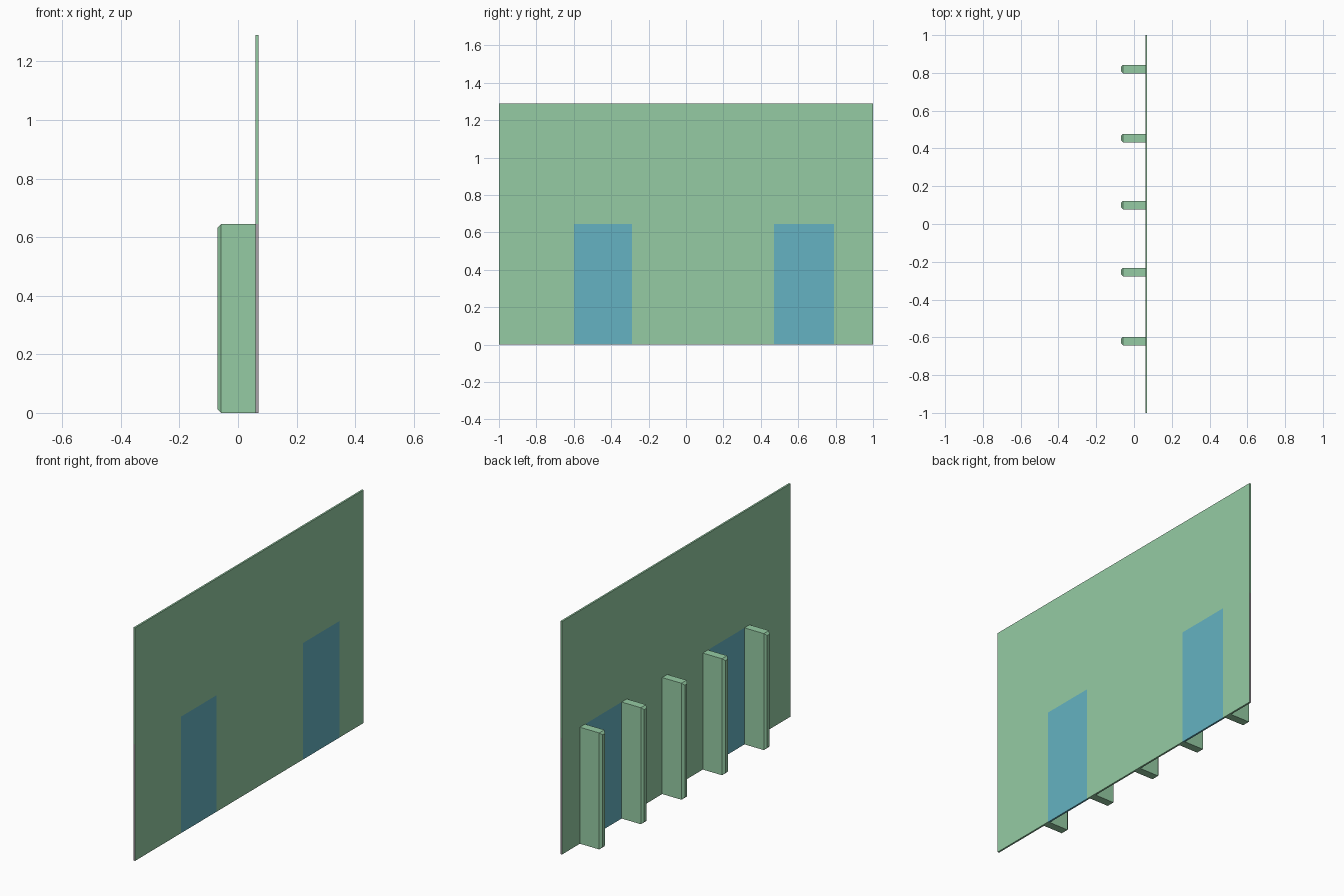
import bpy, bmesh

if "Cube" in bpy.data.objects:
    bpy.data.objects.remove(bpy.data.objects["Cube"])

X0, X1 = 0.06, 0.07      # panel faces
MID, TOP = 0.645, 1.29   # fin height, panel height


def material(name, rgb):
    m = bpy.data.materials.new(name)
    m.diffuse_color = (*rgb, 1)
    m.use_nodes = True
    m.node_tree.nodes["Principled BSDF"].inputs["Base Color"].default_value = m.diffuse_color
    return m


GREEN = material("green", (0.30, 0.60, 0.37))
BLUE = material("blue", (0.13, 0.45, 0.54))
GREY = material("grey", (0.40, 0.36, 0.40))


def finish(name, bm, mats):
    bmesh.ops.recalc_face_normals(bm, faces=bm.faces)
    me = bpy.data.meshes.new(name)
    bm.to_mesh(me)
    bm.free()
    for m in mats:
        me.materials.append(m)
    ob = bpy.data.objects.new(name, me)
    bpy.context.collection.objects.link(ob)
    return ob


# Thin wall panel, divided so the blue doorways lie flush in it
ys = [-1, -0.6, -0.29, 0.47, 0.79, 1]
zs = [0, MID, TOP]
bm = bmesh.new()
grid = [[bm.verts.new((X0, y, z)) for z in zs] for y in ys]
for i in range(len(ys) - 1):
    for j in range(len(zs) - 1):
        bm.faces.new((grid[i][j], grid[i + 1][j], grid[i + 1][j + 1], grid[i][j + 1]))
geo = bmesh.ops.extrude_face_region(bm, geom=bm.faces[:], use_keep_orig=True)["geom"]
bmesh.ops.translate(bm, vec=(X1 - X0, 0, 0),
                    verts=[v for v in geo if isinstance(v, bmesh.types.BMVert)])
for f in bm.faces:
    c = f.calc_center_median()
    if c.z < MID - 0.01:
        if -0.6 < c.y < -0.29 or 0.47 < c.y < 0.79:
            f.material_index = 1
        elif abs(c.y) > 0.999:
            f.material_index = 2
finish("wall_panel", bm, (GREEN, BLUE, GREY))


# Upright fins with a chamfered outer end
def fin(name, y):
    bm = bmesh.new()
    rings = []
    for x, c in ((X0, 0), (-0.058, 0), (-0.07, 0.012)):
        h = 0.0225 - c
        rings.append([bm.verts.new((x, y + a, z)) for a, z in
                      ((-h, c), (h, c), (h, MID - c), (-h, MID - c))])
    for a, b in zip(rings, rings[1:]):
        for k in range(4):
            n = (k + 1) % 4
            bm.faces.new((a[k], a[n], b[n], b[k]))
    bm.faces.new(rings[0])
    bm.faces.new(rings[-1])
    finish(name, bm, (GREEN,))


for i, y in enumerate((-0.62, -0.255, 0.10, 0.455, 0.82)):
    fin(f"fin_{i + 1}", y)
